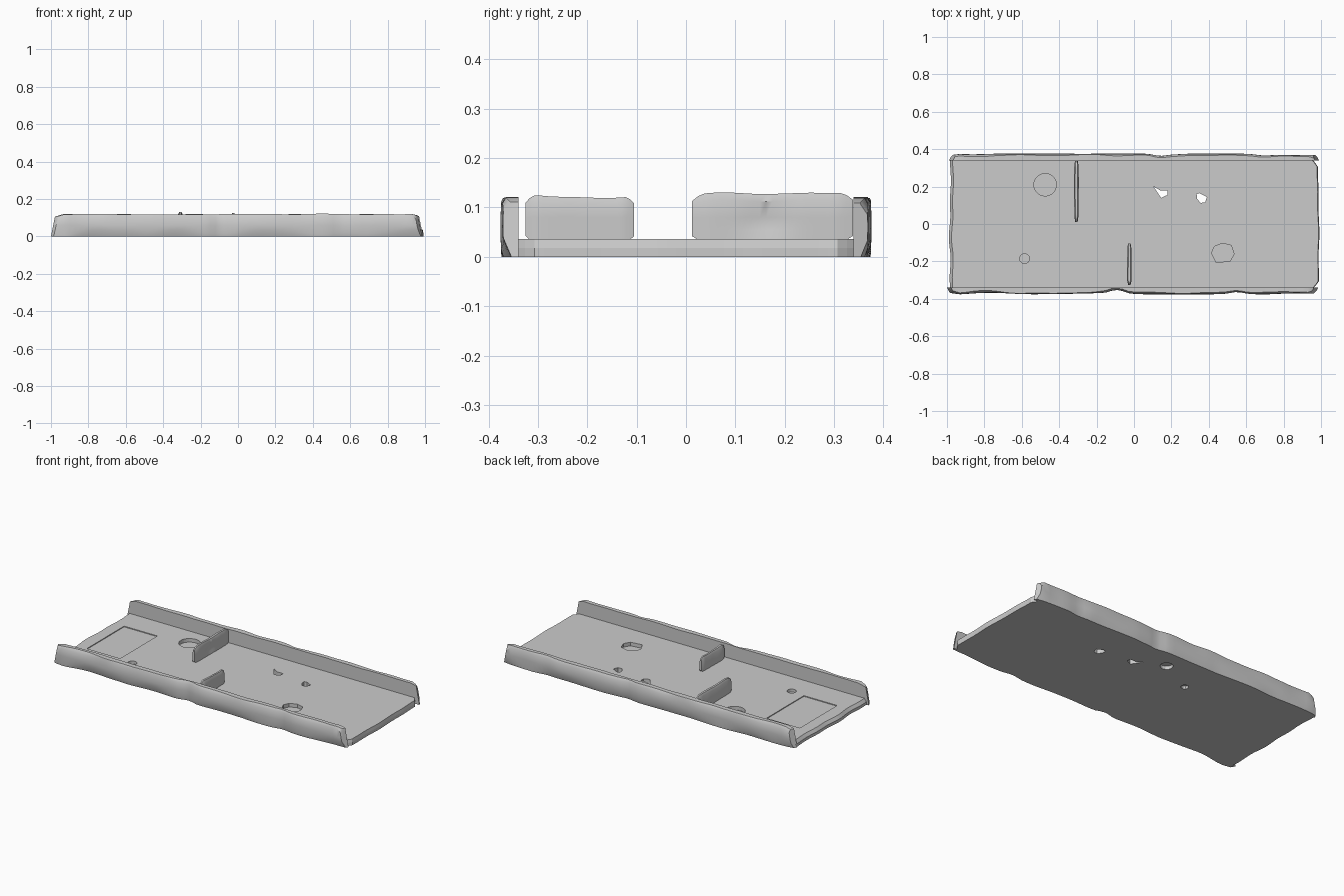
import bpy, bmesh, math
from mathutils import Vector, noise

if "Cube" in bpy.data.objects:
    bpy.data.objects.remove(bpy.data.objects["Cube"])


def n(t, seed, freq=5.0):
    return noise.noise(Vector((t * freq + seed * 7.3, seed * 3.17 + 0.4, 0.37)))


def finish(name, bm, angle=30):
    bmesh.ops.recalc_face_normals(bm, faces=bm.faces)
    me = bpy.data.meshes.new(name)
    bm.to_mesh(me)
    bm.free()
    ob = bpy.data.objects.new(name, me)
    bpy.context.collection.objects.link(ob)
    if angle:
        bpy.ops.object.select_all(action='DESELECT')
        ob.select_set(True)
        bpy.context.view_layer.objects.active = ob
        bpy.ops.object.shade_smooth_by_angle(angle=math.radians(angle))
    return ob


def loft(bm, rings):
    """Skin closed rings of equal length and cap both ends."""
    vs = [[bm.verts.new(p) for p in r] for r in rings]
    k = len(vs[0])
    for a, b in zip(vs, vs[1:]):
        for i in range(k):
            j = (i + 1) % k
            bm.faces.new((a[i], a[j], b[j], b[i]))
    bm.faces.new(vs[0][::-1])
    bm.faces.new(vs[-1])


def prism(bm, pts, z0, z1):
    loft(bm, [[(x, y, z) for x, y in pts] for z in (z0, z1)])


def circle(cx, cy, r, k=28):
    return [(cx + r * math.cos(2 * math.pi * i / k),
             cy + r * math.sin(2 * math.pi * i / k)) for i in range(k)]


# Floor slab with worn ends
def floor_outline(inset):
    ys = [-0.345 + 0.69 * i / 36 for i in range(37)]
    right = [(0.986 - inset * 0.3 + 0.009 * n(y, 1, 7)
              - 0.03 * max(0, abs(y) - 0.31) / 0.035, y) for y in ys]
    left = [(-0.982 + inset + 0.012 * n(y, 2, 7), y) for y in reversed(ys)]
    return right + left


bm = bmesh.new()
loft(bm, [[(x, y, z) for x, y in floor_outline(i)]
          for z, i in ((0, 0.0), (0.018, 0.0), (0.036, 0.014))])
floor = finish("floor_slab", bm, 0)

# Holes, pits and the shallow rectangular recess
bm = bmesh.new()
prism(bm, [(0.105, 0.2), (0.14, 0.18), (0.18, 0.18), (0.178, 0.155), (0.145, 0.14)], -0.1, 0.1)
prism(bm, [(0.335, 0.16), (0.35, 0.165), (0.39, 0.145), (0.38, 0.115), (0.355, 0.113), (0.337, 0.135)], -0.1, 0.1)
prism(bm, circle(-0.475, 0.21, 0.06), 0.014, 0.1)
prism(bm, circle(-0.585, -0.185, 0.026), 0.018, 0.1)
prism(bm, [(0.44, -0.207), (0.515, -0.197), (0.535, -0.16), (0.52, -0.115), (0.475, -0.103),
           (0.43, -0.12), (0.415, -0.155)], 0.014, 0.1)
prism(bm, [(-0.9, -0.175), (-0.675, -0.175), (-0.675, 0.185), (-0.9, 0.185)], 0.031, 0.1)
prism(bm, circle(-0.02, 0.25, 0.036, 12), -0.1, 0.02)
prism(bm, circle(-0.24, 0.14, 0.022, 10), -0.1, 0.018)
cutter = finish("floor_cutter", bm, 0)
cutter.hide_render = True
mod = floor.modifiers.new("cut", 'BOOLEAN')
mod.operation = 'DIFFERENCE'
mod.solver = 'EXACT'
mod.object = cutter
bpy.ops.object.select_all(action='DESELECT')
floor.select_set(True)
bpy.context.view_layer.objects.active = floor
bpy.ops.object.modifier_apply(modifier="cut")
bpy.data.objects.remove(cutter)


# Side walls: flat inside, chipped outside
def wall(name, side, seed, x_left, x_right, dents):
    rings = []
    inner = [-0.93 + 1.86 * i / 62 for i in range(63)]
    for x in [x_left, x_left + 0.018] + inner + [x_right - 0.018, x_right]:
        end = x in (x_left, x_right)
        sx = 1 if x > 0 else -1
        tip = max(0.0, (abs(x) - 0.93) / 0.07)
        b = 0.015 + 0.022 * n(x, seed, 4.5)
        c = 0.012 + 0.016 * n(x, seed + 1, 6)
        d = 0.002 + max(0, 0.012 * n(x, seed + 2, 4)) + 0.006 * tip
        for dx, w, depth in dents:
            d += depth * math.exp(-((x - dx) / w) ** 2)
        b, c, d = max(b, 0.003), max(c, 0.003) + 0.012 * tip, min(d, 0.025)
        h = 0.119 + 0.004 * n(x, seed + 3, 7) - 0.012 * tip
        y = 0.378 - d
        prof = [(0.339, 0), (max(0.343, y - b * 0.7), 0), (y - 0.001, b * 1.3 + 0.006),
                (y, 0.06), (y - 0.001, h - c), (max(0.344, y - c * 0.7), h), (0.339, h)]
        ring = []
        for py, pz in prof:
            pull = 0.2 * pz + 0.5 * (py - 0.339) if tip else 0
            if tip and not end:
                pull *= 0.6
            ring.append((x - sx * pull, side * py, pz))
        rings.append(ring)
    bm = bmesh.new()
    loft(bm, rings)
    return finish(name, bm, 32)


wall("front_wall", -1, 11, -1.0, 0.985, [(-0.09, 0.04, 0.02), (0.55, 0.05, 0.012)])
wall("back_wall", 1, 23, -0.99, 0.99, [(0.14, 0.04, 0.008), (0.7, 0.06, 0.01)])


# Worn partition fins standing on the floor
def fin(name, x, y0, y1, top, seed, dent=None):
    rings = []
    k = 26
    for i in range(k + 1):
        t = i / k
        y = y0 + (y1 - y0) * t
        edge = max(0.0, 1 - min(t, 1 - t) / 0.1)
        w = 0.012 + 0.002 * n(y, seed, 14) - 0.005 * edge
        h = top + 0.008 * n(y, seed + 1, 12) - 0.015 * edge ** 2
        s = 0.011 * math.exp(-((y - dent) / 0.05) ** 2) if dent else 0
        zb = 0.03 + 0.012 * edge ** 2
        rings.append([(x - w, y, zb), (x + w, y, zb), (x + w - s * 0.5, y, 0.055),
                      (x + w - s, y, 0.08), (x + w, y, h - 0.015), (x + w * 0.5, y, h),
                      (x - w * 0.5, y, h), (x - w, y, h - 0.012)])
    bm = bmesh.new()
    loft(bm, rings)
    return finish(name, bm, 40)


fin("back_fin", -0.308, 0.012, 0.338, 0.13, 41, 0.16)
fin("front_fin", -0.025, -0.325, -0.105, 0.122, 53)
